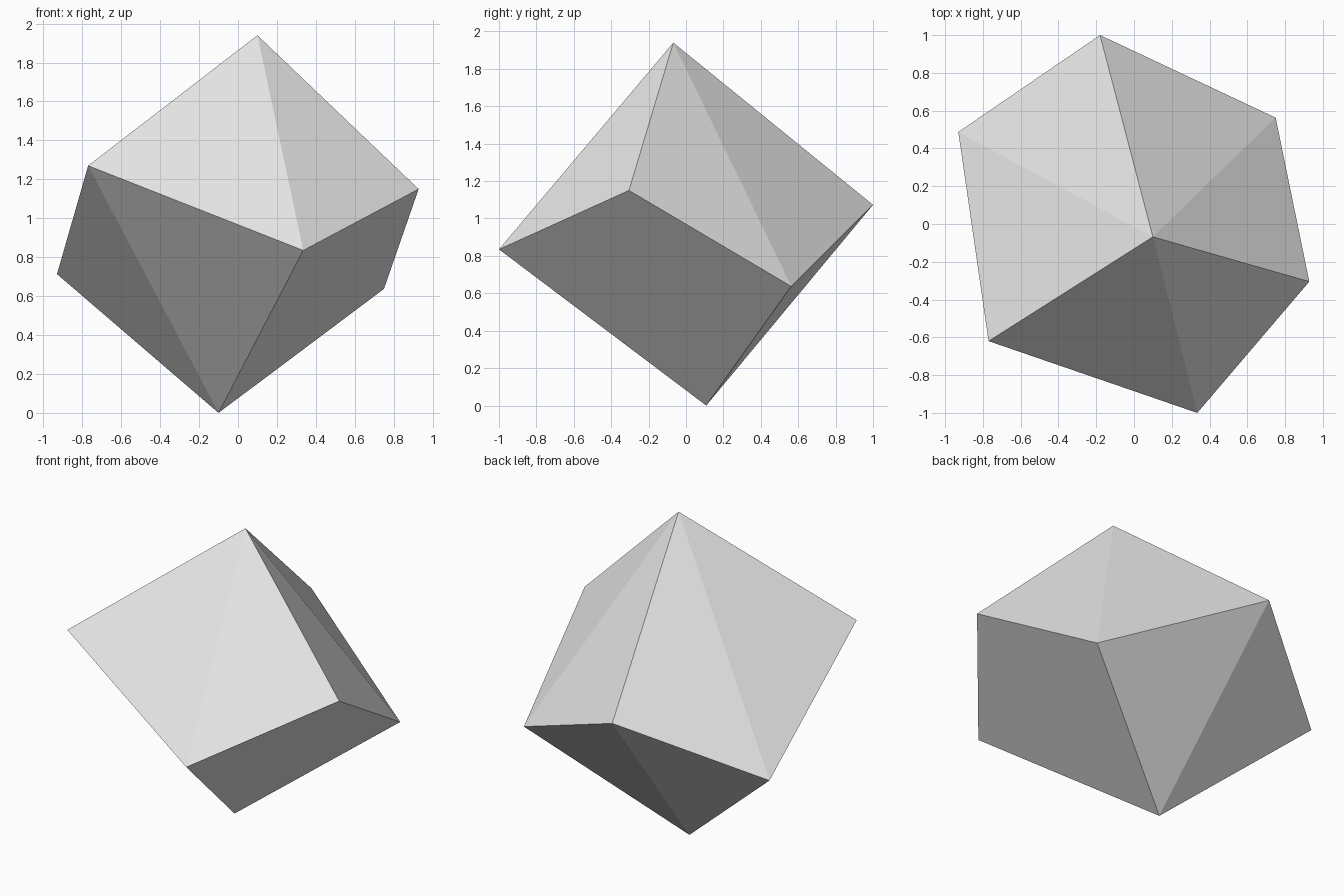
import bpy
import bmesh

default = bpy.data.objects.get("Cube")
if default:
    bpy.data.objects.remove(default, do_unlink=True)


def flat_material(name, rgb):
    mat = bpy.data.materials.new(name)
    mat.use_nodes = True
    colour = (*rgb, 1.0)
    mat.diffuse_color = colour
    mat.node_tree.nodes["Principled BSDF"].inputs["Base Color"].default_value = colour
    return mat


# Tilted block: two opposite corners joined by a zigzag ring of six corners
TOP = (0.10, -0.068, 1.94)
BOTTOM = (-0.10, 0.108, 0.0)
RING = [
    (-0.77, -0.62, 1.27),
    (0.335, -1.0, 0.835),
    (0.928, -0.305, 1.15),
    (0.75, 0.563, 0.637),
    (-0.18, 1.0, 1.073),
    (-0.93, 0.487, 0.713),
]

bm = bmesh.new()
top = bm.verts.new(TOP)
bottom = bm.verts.new(BOTTOM)
ring = [bm.verts.new(p) for p in RING]

# Fan of flat facets from each tip to the ring
for i, a in enumerate(ring):
    b = ring[(i + 1) % len(ring)]
    bm.faces.new((top, a, b))
    bm.faces.new((bottom, b, a))
bmesh.ops.recalc_face_normals(bm, faces=bm.faces)

mesh = bpy.data.meshes.new("tilted_block")
bm.to_mesh(mesh)
bm.free()
mesh.materials.append(flat_material("light grey", (0.8, 0.8, 0.8)))

block = bpy.data.objects.new("tilted_block", mesh)
bpy.context.collection.objects.link(block)
